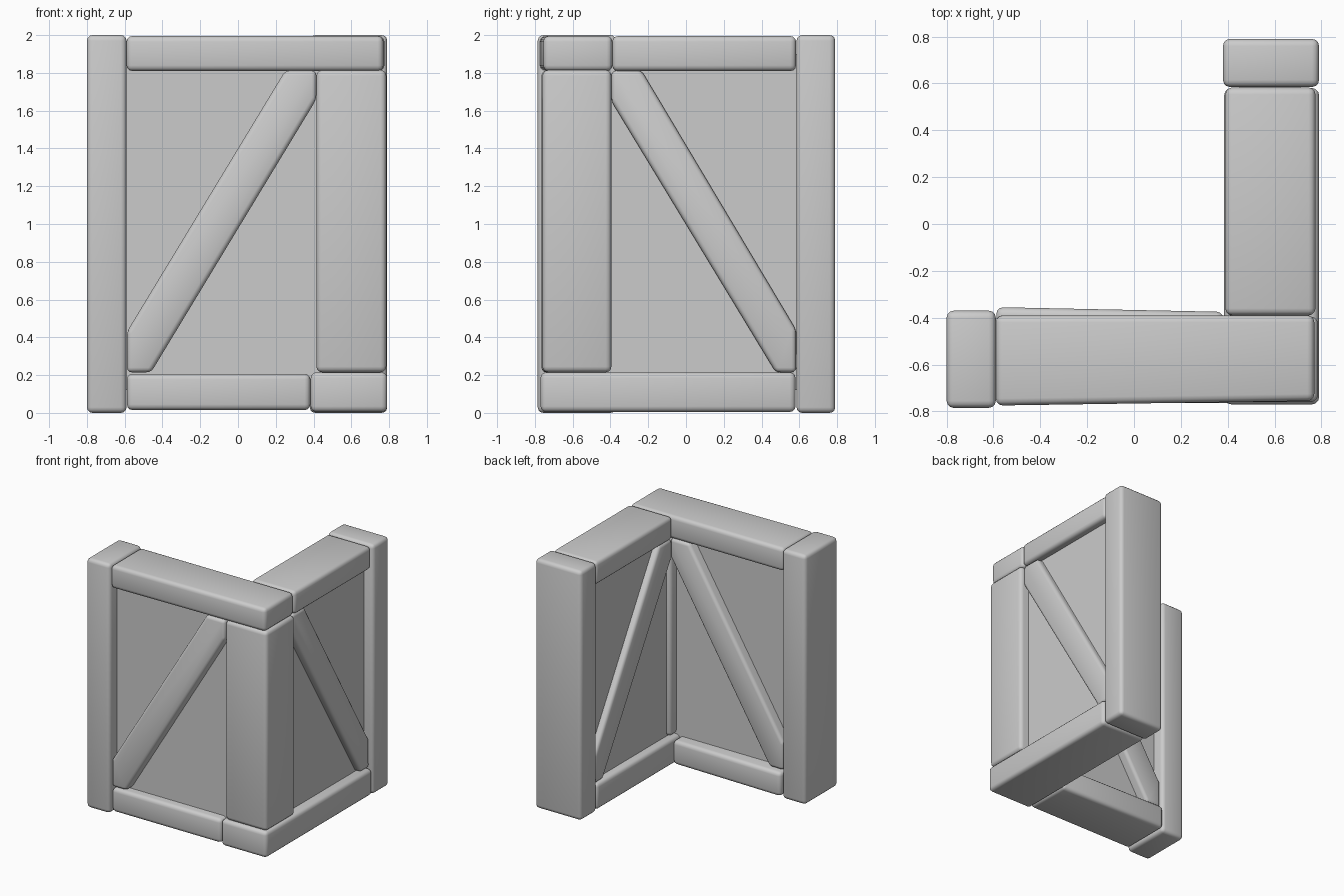
import bpy, bmesh
from math import radians
from mathutils import Vector

cube = bpy.data.objects.get("Cube")
if cube:
    bpy.data.objects.remove(cube, do_unlink=True)

grey = bpy.data.materials.new("plain grey")
grey.use_nodes = True
colour = (0.6, 0.6, 0.6, 1)
grey.diffuse_color = colour
grey.node_tree.nodes["Principled BSDF"].inputs["Base Color"].default_value = colour


def finish(name, bm, bevel):
    """Turn a bmesh into an object with worn, rounded edges."""
    bmesh.ops.recalc_face_normals(bm, faces=bm.faces)
    mesh = bpy.data.meshes.new(name)
    bm.to_mesh(mesh)
    bm.free()
    mesh.materials.append(grey)
    obj = bpy.data.objects.new(name, mesh)
    bpy.context.collection.objects.link(obj)
    bpy.ops.object.select_all(action='DESELECT')
    obj.select_set(True)
    bpy.context.view_layer.objects.active = obj
    if bevel:
        mod = obj.modifiers.new("rounded edges", 'BEVEL')
        mod.width = bevel
        mod.segments = 3
        mod.limit_method = 'ANGLE'
        mod.angle_limit = radians(20)
        bpy.ops.object.modifier_apply(modifier=mod.name)
        bpy.ops.object.shade_smooth_by_angle(angle=radians(35))
    return obj


def beam(name, x, y, z, bevel=0.03, skew=None):
    """Box between limits; skew moves the corners picked by a rule."""
    bm = bmesh.new()
    bmesh.ops.create_cube(bm, size=1)
    for v in bm.verts:
        side = v.co.copy()
        v.co = Vector([lim[0] if s < 0 else lim[1]
                       for s, lim in zip(side, (x, y, z))])
        if skew:
            v.co += Vector(skew(side))
    return finish(name, bm, bevel)


def brace(name, outline, place, near, far):
    """Extrude a diagonal plank's outline through the wall thickness."""
    bm = bmesh.new()
    face = bm.faces.new([bm.verts.new(place(u, near, z)) for u, z in outline])
    out = bmesh.ops.extrude_face_region(bm, geom=[face])
    moved = [g for g in out["geom"] if isinstance(g, bmesh.types.BMVert)]
    bmesh.ops.translate(bm, verts=moved,
                        vec=Vector(place(0, far, 0)) - Vector(place(0, near, 0)))
    return finish(name, bm, 0.025)


# Upright posts
beam("front_end_post", (-0.8, -0.59), (-0.785, -0.37), (0, 2))
beam("back_end_post", (0.38, 0.79), (0.585, 0.79), (0, 2))
beam("corner_post", (0.415, 0.785), (-0.76, -0.395), (0.215, 1.815))

# Top rails, the front one tapering towards the corner
beam("front_top_rail", (-0.59, 0.77), (-0.775, -0.39), (1.81, 1.995),
     skew=lambda s: (0, 0.02 if s.x > 0 and s.y < 0 else 0, 0))
beam("side_top_rail", (0.39, 0.775), (-0.39, 0.583), (1.81, 1.995))

# Bottom rails
beam("front_bottom_rail", (-0.588, 0.383), (-0.765, -0.355), (0.015, 0.207),
     skew=lambda s: (0, -0.02 if s.x > 0 and s.y > 0 else 0, 0))
beam("side_bottom_rail", (0.385, 0.79), (-0.77, 0.58), (0.005, 0.215))

# Infill panels set back between the frame members
beam("front_panel", (-0.65, 0.5), (-0.69, -0.47), (0.12, 1.9), bevel=0)
beam("side_panel", (0.45, 0.71), (-0.5, 0.65), (0.12, 1.9), bevel=0)

# Diagonal braces
brace("front_brace",
      [(-0.588, 0.215), (-0.46, 0.215), (0.415, 1.66),
       (0.415, 1.812), (0.25, 1.812), (-0.588, 0.43)],
      lambda u, d, z: (u, d, z), -0.765, -0.39)
brace("side_brace",
      [(0.583, 0.215), (0.475, 0.215), (-0.395, 1.65),
       (-0.395, 1.812), (-0.235, 1.812), (0.583, 0.44)],
      lambda u, d, z: (d, u, z), 0.76, 0.4)
